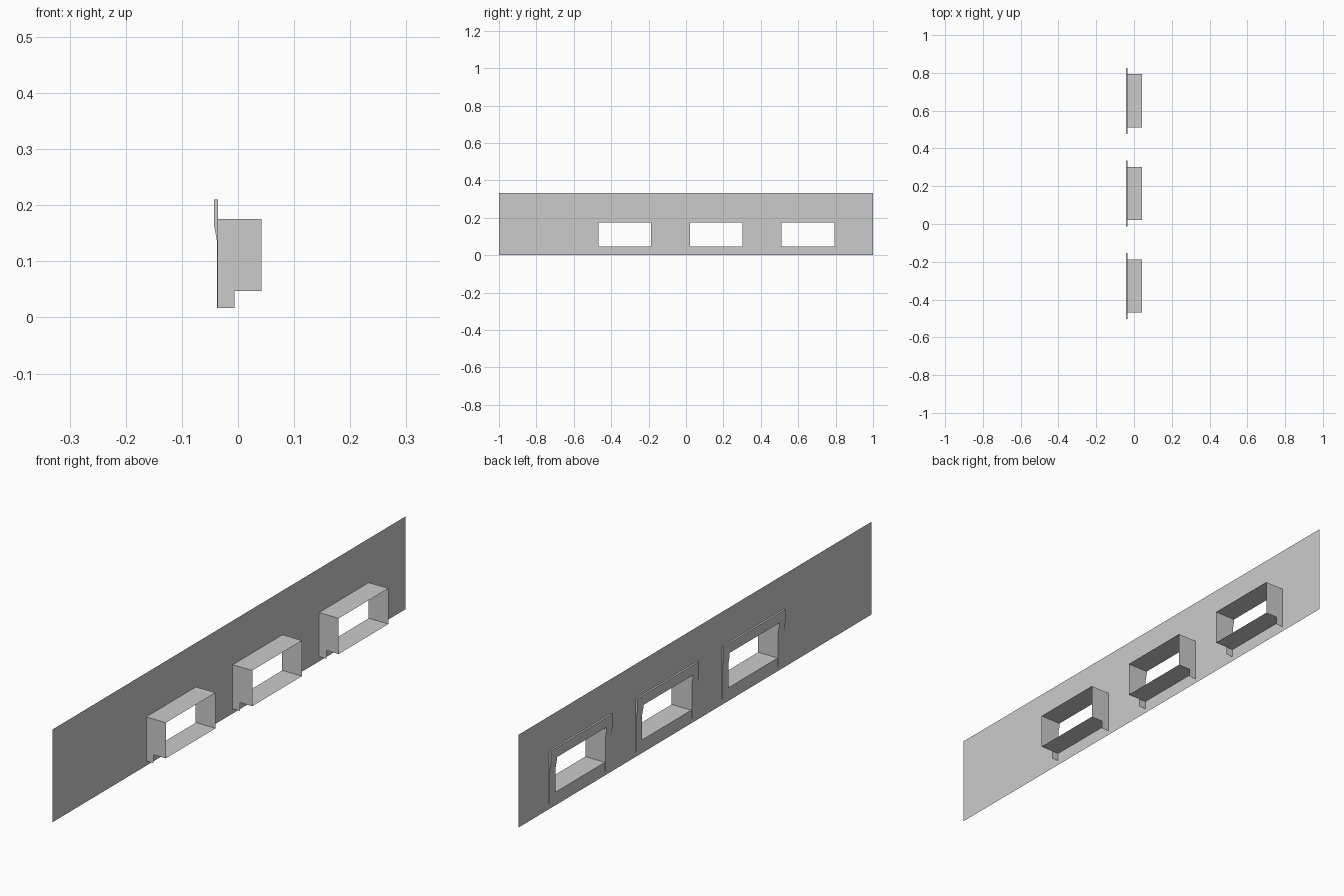
import bpy
import bmesh

if "Cube" in bpy.data.objects:
    bpy.data.objects.remove(bpy.data.objects["Cube"], do_unlink=True)

WALL_X = -0.0357          # plane of the wall sheet
LINER_X = 0.042           # inner end of the window liners
SILL, HEAD = 0.047, 0.175
HALF = 0.141              # half width of an opening
OUTER = 0.175             # half width of the trim
FOOT, CROWN = 0.017, 0.21
CENTRES = {"front": -0.328, "middle": 0.162, "back": 0.652}

# outer edge of the trim from the crown down: thick top, tapering to thin jambs
TRIM_EDGE = [(-0.0425, CROWN), (-0.0425, HEAD), (-0.0425, 0.164),
             (-0.0377, 0.137), (-0.0377, FOOT)]

grey = bpy.data.materials.new("plain grey")
grey.use_nodes = True
grey.diffuse_color = (0.6, 0.6, 0.6, 1)
grey.node_tree.nodes["Principled BSDF"].inputs["Base Color"].default_value = (0.6, 0.6, 0.6, 1)


def make_object(name, faces):
    """Build an object from a list of polygons, welding shared corners."""
    bm = bmesh.new()
    for points in faces:
        bm.faces.new([bm.verts.new(p) for p in points])
    bmesh.ops.remove_doubles(bm, verts=bm.verts, dist=0.0001)
    bmesh.ops.recalc_face_normals(bm, faces=bm.faces)
    mesh = bpy.data.meshes.new(name)
    bm.to_mesh(mesh)
    bm.free()
    mesh.materials.append(grey)
    obj = bpy.data.objects.new(name, mesh)
    bpy.context.collection.objects.link(obj)
    return obj


def span(a, b, y0, y1):
    """Quad sweeping the segment a-b (x, z) from y0 to y1."""
    return [(a[0], y0, a[1]), (b[0], y0, b[1]), (b[0], y1, b[1]), (a[0], y1, a[1])]


def side(profile, y):
    """Upright polygon of an (x, z) profile at one y."""
    return [(x, y, z) for x, z in profile]


# wall sheet with three openings
ys = [-1] + [c + s * HALF for c in CENTRES.values() for s in (-1, 1)] + [1]
zs = [0, SILL, HEAD, 0.333]
wall = []
for i in range(len(ys) - 1):
    for j in range(len(zs) - 1):
        if not (i % 2 and j == 1):
            wall.append(span((WALL_X, zs[j]), (WALL_X, zs[j + 1]), ys[i], ys[i + 1]))
make_object("wall_panel", wall)

for place, c in CENTRES.items():
    # liner: head, sill and two cheeks with small feet below the sill
    cheek = TRIM_EDGE[1:] + [(-0.0065, FOOT), (-0.0065, SILL),
                             (LINER_X, SILL), (LINER_X, HEAD)]
    liner = [span((TRIM_EDGE[1][0], HEAD), (LINER_X, HEAD), c - HALF, c + HALF),
             span((WALL_X, SILL), (LINER_X, SILL), c - HALF, c + HALF)]
    liner += [side(cheek, c + s * HALF) for s in (-1, 1)]
    make_object(place + "_window_liner", liner)

    # raised trim: header, two tapering jambs, outer ends
    trim = [span(TRIM_EDGE[0], (WALL_X, CROWN), c - OUTER, c + OUTER),
            span(TRIM_EDGE[0], TRIM_EDGE[1], c - HALF, c + HALF)]
    for s in (-1, 1):
        inner, outer = c + s * HALF, c + s * OUTER
        for a, b in zip(TRIM_EDGE, TRIM_EDGE[1:]):
            trim.append(span(a, b, inner, outer))
        trim.append(span(TRIM_EDGE[-1], (WALL_X, FOOT), inner, outer))
        trim.append(side(TRIM_EDGE + [(WALL_X, FOOT), (WALL_X, CROWN)], outer))
    make_object(place + "_window_trim", trim)
